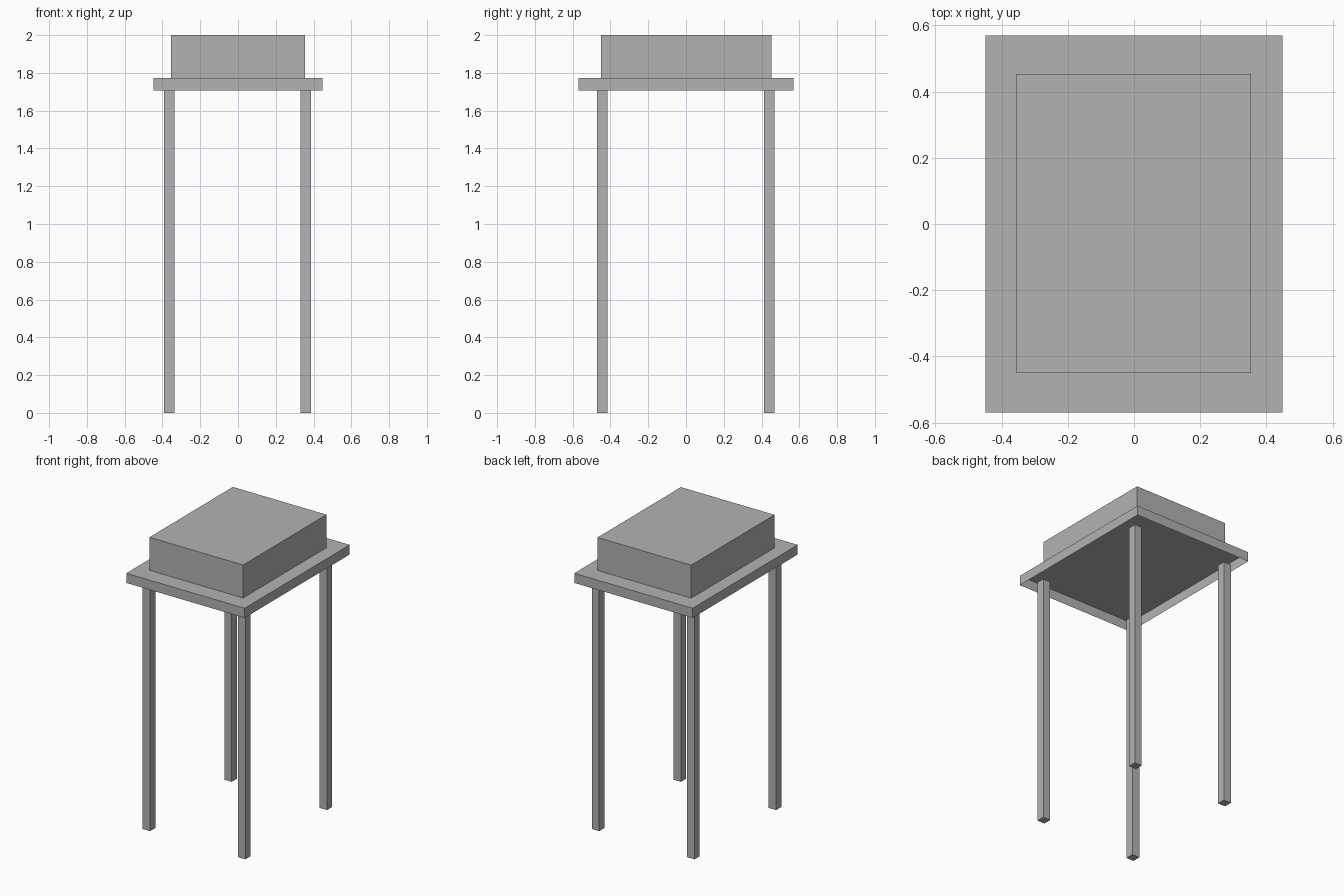
import bpy
import bmesh

default = bpy.data.objects.get("Cube")
if default:
    bpy.data.objects.remove(default, do_unlink=True)

grey = bpy.data.materials.new("plain grey")
grey.use_nodes = True
colour = (0.448, 0.448, 0.448, 1)
grey.diffuse_color = colour
grey.node_tree.nodes["Principled BSDF"].inputs["Base Color"].default_value = colour

LEG_TOP, SLAB_TOP, TOTAL = 1.708, 1.774, 2.0


def block(name, x, y, low, high, width, depth, open_bottom=False):
    """Flat-sided box between two heights, optionally without its underside."""
    bm = bmesh.new()
    bmesh.ops.create_cube(bm, size=1)
    bmesh.ops.scale(bm, vec=(width, depth, high - low), verts=bm.verts)
    bm.normal_update()
    if open_bottom:
        under = [f for f in bm.faces if f.normal.z < -0.5]
        bmesh.ops.delete(bm, geom=under, context="FACES")
    mesh = bpy.data.meshes.new(name)
    bm.to_mesh(mesh)
    bm.free()
    mesh.materials.append(grey)
    obj = bpy.data.objects.new(name, mesh)
    obj.location = (x, y, (low + high) / 2)
    bpy.context.collection.objects.link(obj)
    return obj


# Top box resting on a hollow slab that is open underneath
block("top_box", -0.001, 0.001, SLAB_TOP, TOTAL, 0.71, 0.903)
block("table_slab", 0, 0, LEG_TOP, SLAB_TOP, 0.897, 1.138, open_bottom=True)

# Four square legs
for side, sx in (("right", -1), ("left", 1)):
    for end, sy in (("front", -1), ("back", 1)):
        block(f"{end}_{side}_leg", sx * 0.361 - 0.003, sy * 0.442 - 0.002,
              0, LEG_TOP, 0.056, 0.056)
